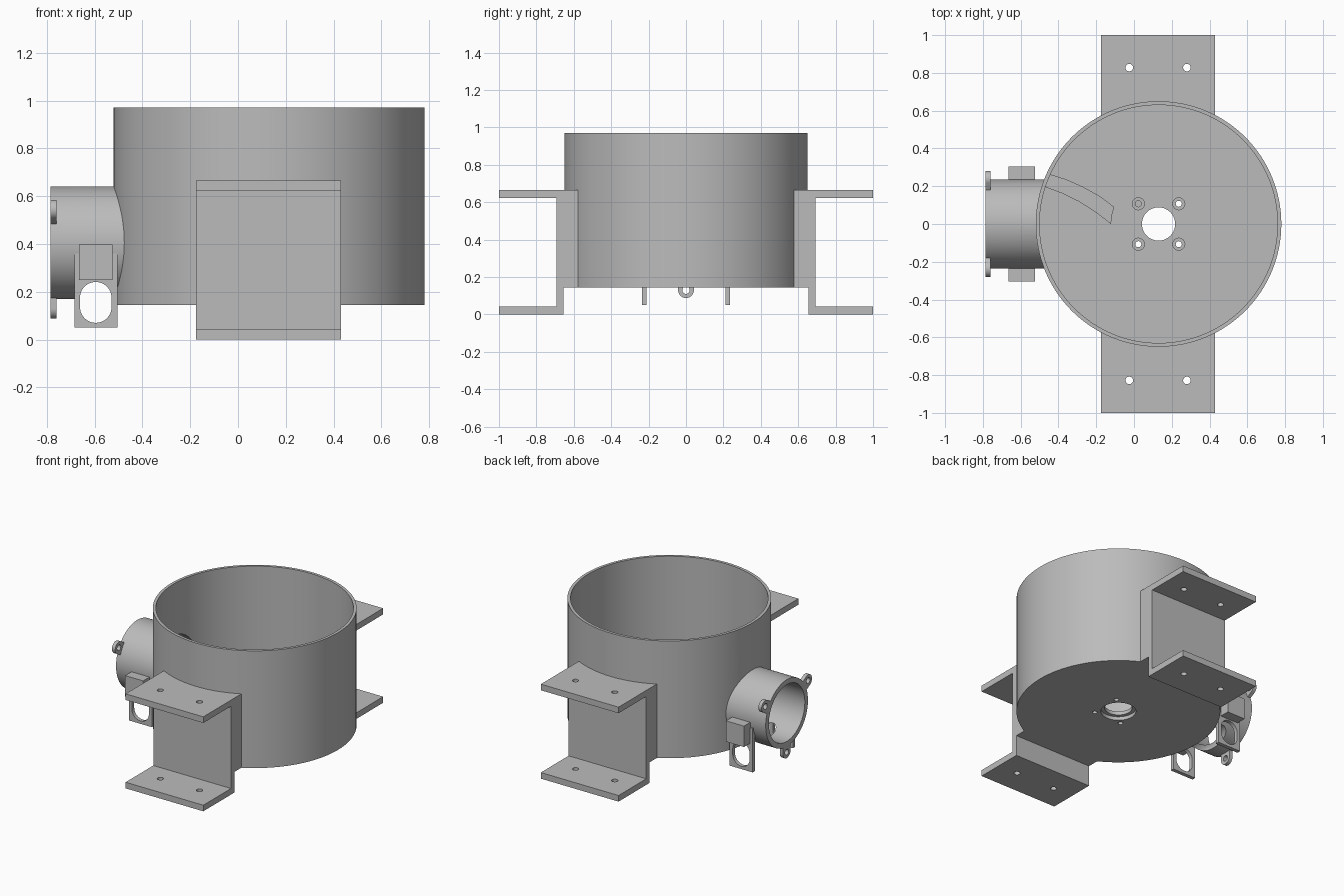
import bpy, bmesh, math
from mathutils import Vector

old = bpy.data.objects.get("Cube")
if old:
    bpy.data.objects.remove(old, do_unlink=True)

grey = bpy.data.materials.new("plain grey")
grey.use_nodes = True
COLOUR = (0.5, 0.5, 0.5, 1)
grey.diffuse_color = COLOUR
grey.node_tree.nodes["Principled BSDF"].inputs["Base Color"].default_value = COLOUR

CX, R = 0.13, 0.65          # cup centre and radius
PIPE_Z, PIPE_R = 0.405, 0.235
AXES = {"x": lambda u, v, w: (w, u, v),
        "y": lambda u, v, w: (u, w, v),
        "z": lambda u, v, w: (u, v, w)}


def arc(u, v, r, start=0, end=360, n=96):
    """Points along an arc; a full circle leaves out the repeated point."""
    steps = n if end - start == 360 else n + 1
    angles = [math.radians(start + (end - start) * i / n) for i in range(steps)]
    return [(u + r * math.cos(a), v + r * math.sin(a)) for a in angles]


def rect(u0, u1, v0, v1):
    return [(u0, v0), (u1, v0), (u1, v1), (u0, v1)]


def prism(name, outline, lo, hi, axis="z"):
    """Extrude a flat outline between two positions along an axis."""
    bm = bmesh.new()
    place = AXES[axis]
    face = bm.faces.new([bm.verts.new(place(u, v, lo)) for u, v in outline])
    new = bmesh.ops.extrude_face_region(bm, geom=[face])["geom"]
    bmesh.ops.translate(bm, vec=Vector(place(0, 0, hi - lo)),
                        verts=[g for g in new if isinstance(g, bmesh.types.BMVert)])
    bmesh.ops.recalc_face_normals(bm, faces=bm.faces)
    mesh = bpy.data.meshes.new(name)
    bm.to_mesh(mesh)
    bm.free()
    mesh.materials.append(grey)
    obj = bpy.data.objects.new(name, mesh)
    bpy.context.collection.objects.link(obj)
    return obj


def combine(obj, others, operation="DIFFERENCE"):
    """Boolean the helper solids into obj, then discard them."""
    for other in others:
        mod = obj.modifiers.new("boolean", "BOOLEAN")
        mod.operation, mod.object, mod.solver = operation, other, "EXACT"
    graph = bpy.context.evaluated_depsgraph_get()
    mesh = bpy.data.meshes.new_from_object(obj.evaluated_get(graph))
    obj.modifiers.clear()
    obj.data = mesh
    for other in others:
        bpy.data.objects.remove(other, do_unlink=True)
    return obj


def pipe_bore():
    return prism("bore", arc(0, PIPE_Z, 0.2), -0.9, -0.3, "x")


def slot():
    # rounded slot running across the pipe
    outline = (arc(-0.595, 0.175, 0.066, 0, 180, 24)
               + arc(-0.595, 0.136, 0.066, 180, 360, 24))
    return prism("slot", outline, -0.4, 0.4, "y")


# Cup with a motor opening, countersunk screw holes and the pipe opening
cup = prism("cup", arc(CX, 0, R, n=128), 0.145, 0.97)
cuts = [prism("cavity", arc(CX, 0, 0.63, n=128), 0.195, 1.1),
        prism("motor_hole", arc(CX, 0, 0.088, n=64), 0, 0.5),
        prism("motor_recess", arc(CX, 0, 0.112, n=64), 0, 0.17),
        pipe_bore()]
for sx in (-1, 1):
    for sy in (-1, 1):
        x, y = CX + sx * 0.107, sy * 0.107
        cuts += [prism("screw_hole", arc(x, y, 0.016, n=24), 0, 0.5),
                 prism("screw_head", arc(x, y, 0.032, n=24), 0.175, 0.5)]
combine(cup, cuts)

# Curved guide rising from the floor beside the pipe opening
prism("guide_vane",
      [(-0.45, 0.265), (-0.36, 0.237), (-0.27, 0.197), (-0.18, 0.147), (-0.105, 0.09),
       (-0.117, 0.045), (-0.122, 0.0), (-0.2, 0.06), (-0.29, 0.118), (-0.38, 0.162),
       (-0.468, 0.195)], 0.19, 0.38)

# Mounting brackets, front and back
for side, label in ((-1, "front"), (1, "back")):
    profile = [(0.4, 0.145), (0.655, 0.145), (0.655, 0), (1, 0), (1, 0.043),
               (0.692, 0.043), (0.692, 0.622), (1, 0.622), (1, 0.665), (0.4, 0.665)]
    bracket = prism(label + "_bracket", [(side * y, z) for y, z in profile],
                    -0.175, 0.43, "x")
    holes = [prism("bolt_hole", arc(x, side * 0.828, 0.02, n=32), -0.1, 0.8)
             for x in (-0.025, 0.28)]
    combine(bracket, [prism("cup_space", arc(CX, 0, 0.648, n=128), -0.1, 1.1)] + holes)

# Side pipe, fitted to the cup wall
pipe = prism("side_pipe", arc(0, PIPE_Z, PIPE_R), -0.785, -0.35, "x")
combine(pipe, [pipe_bore(), slot(),
               prism("cup_space", arc(CX, 0, 0.64, n=128), 0, 1)])

# Three screw lugs around the pipe mouth
for angle, label in ((-90, "bottom"), (30, "back"), (150, "front")):
    a = math.radians(angle)
    d, s = Vector((math.cos(a), math.sin(a))), Vector((-math.sin(a), math.cos(a)))
    base, tip = Vector((0, PIPE_Z)) + d * 0.222, Vector((0, PIPE_Z)) + d * 0.275
    outline = [base - s * 0.042] + arc(*tip, 0.042, angle - 90, angle + 90, 24) + [base + s * 0.042]
    lug = prism(label + "_pipe_lug", [tuple(p) for p in outline], -0.785, -0.76, "x")
    combine(lug, [prism("lug_hole", arc(*tip, 0.02, n=32), -0.9, -0.7, "x")])

# Slotted hanging plates and sensor blocks on both sides of the pipe
for side, label in ((-1, "front"), (1, "back")):
    lo, hi = sorted((side * 0.21, side * 0.236))
    plate = prism(label + "_slotted_plate", rect(-0.685, -0.505, 0.05, 0.36), lo, hi, "y")
    combine(plate, [slot(), pipe_bore()])
    lo, hi = sorted((side * 0.222, side * 0.305))
    prism(label + "_sensor_block", rect(-0.665, -0.525, 0.25, 0.397), lo, hi, "y")

# Smooth the round walls, keep hard edges
for obj in bpy.context.collection.objects:
    if obj.type == "MESH" and grey.name in obj.data.materials:
        bpy.ops.object.select_all(action="DESELECT")
        obj.select_set(True)
        bpy.context.view_layer.objects.active = obj
        bpy.ops.object.shade_smooth_by_angle(angle=math.radians(30))
